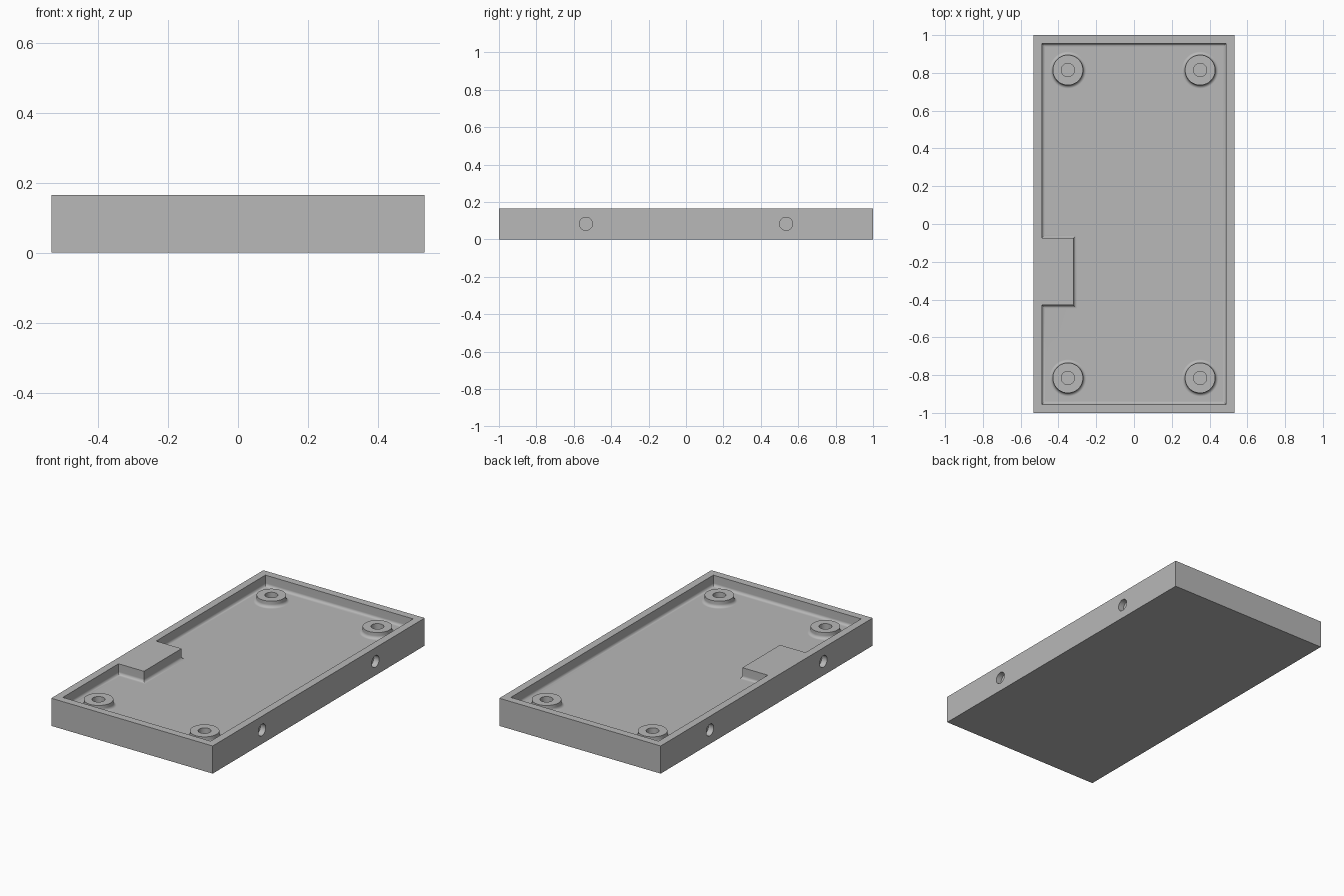
import bpy
import bmesh
from math import pi, sin, cos, radians
from mathutils import Matrix

cube = bpy.data.objects.get("Cube")
if cube:
    bpy.data.objects.remove(cube, do_unlink=True)

HALF_X, HALF_Y, HEIGHT = 0.533, 1.0, 0.165
WALL, FLOOR, FILLET = 0.045, 0.10, 0.018
BOSS_TOP, BOSS_R, HOLE_R = 0.137, 0.08, 0.035
SIDES = 48

grey = bpy.data.materials.new("plain grey")
grey.use_nodes = True
grey.diffuse_color = (0.48, 0.48, 0.48, 1)
shader = grey.node_tree.nodes["Principled BSDF"]
shader.inputs["Base Color"].default_value = grey.diffuse_color
shader.inputs["Roughness"].default_value = 0.6


def finish(name, bm):
    bmesh.ops.recalc_face_normals(bm, faces=bm.faces)
    mesh = bpy.data.meshes.new(name)
    bm.to_mesh(mesh)
    bm.free()
    mesh.materials.append(grey)
    obj = bpy.data.objects.new(name, mesh)
    bpy.context.collection.objects.link(obj)
    return obj


def cylinder(name, radius, depth, matrix):
    bm = bmesh.new()
    bmesh.ops.create_cone(bm, cap_ends=True, segments=SIDES, radius1=radius,
                          radius2=radius, depth=depth, matrix=matrix)
    return finish(name, bm)


def combine(target, tool, operation):
    tool.hide_render = True
    mod = target.modifiers.new("combine", 'BOOLEAN')
    mod.operation, mod.object, mod.solver = operation, tool, 'EXACT'
    bpy.context.view_layer.objects.active = target
    bpy.ops.object.modifier_apply(modifier=mod.name)
    bpy.data.objects.remove(tool, do_unlink=True)


# Outer block
bm = bmesh.new()
size = Matrix.Diagonal((2 * HALF_X, 2 * HALF_Y, HEIGHT, 1))
bmesh.ops.create_cube(bm, size=1, matrix=Matrix.Translation((0, 0, HEIGHT / 2)) @ size)
tray = finish("tray", bm)

# Pocket with a side notch and a rounded floor edge
ix, iy = HALF_X - WALL, HALF_Y - WALL
outline = [(-ix, -iy), (ix, -iy), (ix, iy), (-ix, iy),
           (-ix, -0.075), (-0.32, -0.075), (-0.32, -0.43), (-ix, -0.43)]
bm = bmesh.new()
base = bm.faces.new([bm.verts.new((x, y, FLOOR)) for x, y in outline])
rim = bmesh.ops.extrude_face_region(bm, geom=[base], use_keep_orig=True)["geom"]
bmesh.ops.translate(bm, verts=[v for v in rim if isinstance(v, bmesh.types.BMVert)],
                    vec=(0, 0, 0.2))
bmesh.ops.recalc_face_normals(bm, faces=bm.faces)
low = [e for e in bm.edges if all(v.co.z < FLOOR + 0.001 for v in e.verts)]
bmesh.ops.bevel(bm, geom=low, offset=FILLET, offset_type='OFFSET', segments=4,
                profile=0.5, affect='EDGES')
combine(tray, finish("pocket_cutter", bm), 'DIFFERENCE')


# Screw boss: lathed profile flaring into the floor
def boss(x, y):
    profile = [(0, BOSS_TOP), (BOSS_R, BOSS_TOP)]
    for i in range(5):
        a = radians(90) * i / 4
        profile.append((BOSS_R + FILLET * (1 - cos(a)), FLOOR + FILLET * (1 - sin(a))))
    profile += [(BOSS_R + FILLET, FLOOR - 0.02), (0, FLOOR - 0.02)]
    bm = bmesh.new()
    verts = [bm.verts.new((r, 0, z)) for r, z in profile]
    edges = [bm.edges.new(pair) for pair in zip(verts, verts[1:])]
    bmesh.ops.spin(bm, geom=verts + edges, cent=(0, 0, 0), axis=(0, 0, 1),
                   angle=2 * pi, steps=SIDES)
    bmesh.ops.remove_doubles(bm, verts=bm.verts, dist=0.0001)
    bmesh.ops.translate(bm, verts=bm.verts, vec=(x, y, 0))
    return finish("boss", bm)


for sx in (-1, 1):
    for sy in (-1, 1):
        # Boss with a blind hole in each corner
        x, y = sx * 0.35, sy * 0.815
        combine(tray, boss(x, y), 'UNION')
        drill = Matrix.Translation((x, y, 0.16))
        combine(tray, cylinder("boss_drill", HOLE_R, 0.2, drill), 'DIFFERENCE')
        # Blind hole in each long side
        drill = Matrix.Translation((sx * HALF_X, sy * 0.535, 0.083)) @ Matrix.Rotation(pi / 2, 4, 'Y')
        combine(tray, cylinder("side_drill", HOLE_R, 0.07, drill), 'DIFFERENCE')

# Smooth fillets and holes, crisp edges elsewhere
bpy.ops.object.select_all(action='DESELECT')
tray.select_set(True)
bpy.context.view_layer.objects.active = tray
bpy.ops.object.shade_smooth_by_angle(angle=radians(35))
weighted = tray.modifiers.new("flat floor shading", 'WEIGHTED_NORMAL')
weighted.keep_sharp = True
